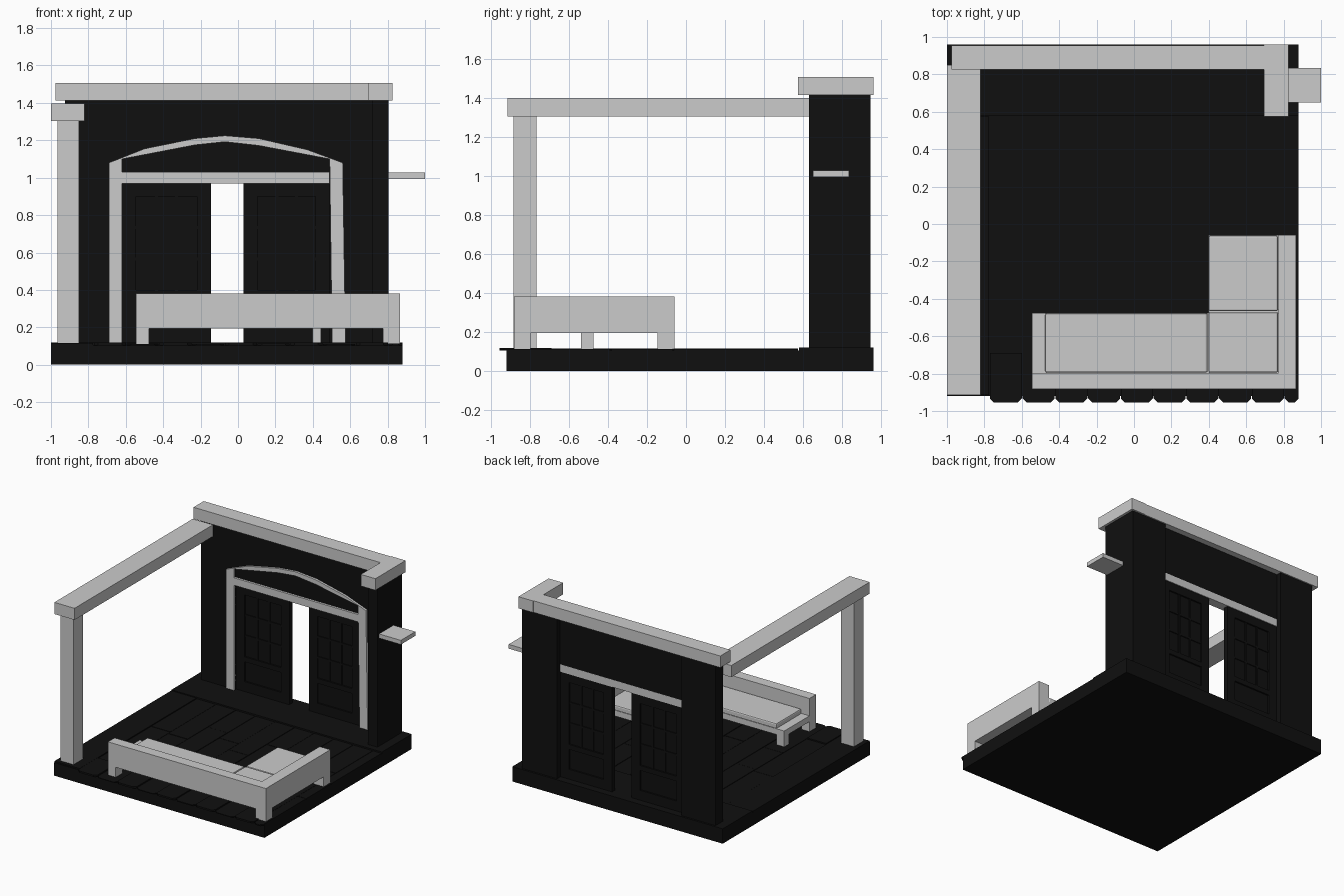
import bpy, bmesh, random

random.seed(4)
dark = bpy.data.materials.new("dark")
dark.diffuse_color = (0.005, 0.005, 0.005, 1)


def finish(name, bm, mat=None, bevel=0):
    bmesh.ops.recalc_face_normals(bm, faces=bm.faces)
    me = bpy.data.meshes.new(name)
    bm.to_mesh(me)
    bm.free()
    ob = bpy.data.objects.new(name, me)
    bpy.context.collection.objects.link(ob)
    if mat:
        me.materials.append(mat)
    if bevel:
        m = ob.modifiers.new("bevel", 'BEVEL')
        m.width = bevel
        m.segments = 2
    return ob


def box(name, x0, x1, y0, y1, z0, z1, mat=None, bevel=0):
    bm = bmesh.new()
    bmesh.ops.create_cube(bm, size=1)
    for v in bm.verts:
        v.co = ((x0 + x1) / 2 + v.co.x * (x1 - x0),
                (y0 + y1) / 2 + v.co.y * (y1 - y0),
                (z0 + z1) / 2 + v.co.z * (z1 - z0))
    return finish(name, bm, mat, bevel)


def prism(name, pts, axis, a, b, mat=None):
    """Extrude a closed outline along y (points are x,z) or z (points are x,y)."""
    bm = bmesh.new()
    put = (lambda p, d: (p[0], d, p[1])) if axis == 'y' else (lambda p, d: (p[0], p[1], d))
    lo = [bm.verts.new(put(p, a)) for p in pts]
    hi = [bm.verts.new(put(p, b)) for p in pts]
    bm.faces.new(lo)
    bm.faces.new(hi)
    for i in range(len(pts)):
        j = (i + 1) % len(pts)
        bm.faces.new((lo[i], lo[j], hi[j], hi[i]))
    return finish(name, bm, mat)


# base slab, raised threshold at the back and border strip on the left
box("base", -1, 0.88, -0.92, 0.96, 0, 0.105, dark)
box("threshold", -1, 0.88, 0.58, 0.96, 0.10, 0.12, dark)
box("left_border", -1, -0.775, -0.915, 0.575, 0.10, 0.115, dark)

# floorboards, with chipped corners where they overhang the front
pitch = 0.175
for i in range(10):
    x0 = -0.77 + i * pitch
    x1 = min(x0 + pitch - 0.004, 0.88)
    cuts = [-0.955, -0.685 + 0.3 * (i % 2), 0.1 + random.uniform(-0.2, 0.2), 0.578]
    for k in range(3):
        y0, y1 = cuts[k], cuts[k + 1] - 0.004
        top = 0.118 if k == 0 and i % 2 == 0 else 0.11 + random.uniform(0, 0.003)
        c = min(0.022, (x1 - x0) / 3) if k == 0 else 0.003
        prism("floorboard", [(x0 + c, y0), (x1 - c, y0), (x1, y0 + c), (x1, y1),
                             (x0, y1), (x0, y0 + c)], 'z', 0.104, top, dark)

# back wall: two piers, a recessed panel over the doorway, and a short return
box("left_wall", -0.925, -0.62, 0.85, 0.945, 0.11, 1.415, dark)
box("right_wall", 0.49, 0.805, 0.85, 0.945, 0.11, 1.415, dark)
box("wall_over_door", -0.62, 0.49, 0.85, 0.905, 1.03, 1.415, dark)
box("side_return", 0.72, 0.805, 0.63, 0.945, 0.11, 1.415, dark)

# wall coping and small shelf
box("back_coping", -0.975, 0.695, 0.825, 0.955, 1.413, 1.507)
box("side_coping", 0.695, 0.825, 0.575, 0.96, 1.413, 1.507)
box("side_shelf", 0.805, 1.0, 0.65, 0.835, 0.993, 1.027)

# arched door surround and transom bar
outline = [(-0.69, 0.12), (-0.69, 1.08), (-0.5, 1.155), (-0.23, 1.21), (-0.07, 1.225),
           (0.11, 1.21), (0.37, 1.15), (0.56, 1.08), (0.575, 0.12), (0.503, 0.12),
           (0.49, 1.10), (0.11, 1.172), (-0.07, 1.192), (-0.23, 1.175),
           (-0.62, 1.10), (-0.62, 0.12)]
prism("door_surround", outline, 'y', 0.832, 0.87)
box("transom_bar", -0.62, 0.49, 0.832, 0.906, 0.97, 1.03)


# sliding doors with a glazed upper part and a lower panel
def door(side, x0, x1):
    s = 0.075
    a, b = x0 + s, x1 - s
    for n, r in (("stile", (x0, a, 0.12, 0.97)), ("stile", (b, x1, 0.12, 0.97)),
                 ("rail", (a, b, 0.12, 0.2)), ("rail", (a, b, 0.36, 0.4)),
                 ("rail", (a, b, 0.9, 0.97))):
        box(f"{side}_door_{n}", r[0], r[1], 0.862, 0.9, r[2], r[3], dark)
    box(f"{side}_door_panel", a, b, 0.874, 0.888, 0.2, 0.9, dark)
    for k in (1, 2):
        x = a + (b - a) * k / 3
        z = 0.4 + 0.5 * k / 3
        box(f"{side}_door_muntin", x - 0.008, x + 0.008, 0.866, 0.896, 0.4, 0.9, dark)
        box(f"{side}_door_crossbar", a, b, 0.867, 0.895, z - 0.008, z + 0.008, dark)


door("left", -0.62, -0.145)
door("right", 0.03, 0.49)

# pergola post and beam
box("post", -0.965, -0.85, -0.885, -0.765, 0.11, 1.305)
box("beam", -1, -0.82, -0.915, 0.85, 1.303, 1.397)

# corner sofa: backrests, seat deck, legs, cushions
prism("sofa_backrest", [(-0.545, -0.882), (0.867, -0.882), (0.867, -0.06), (0.772, -0.06),
                        (0.772, -0.797), (-0.545, -0.797)], 'z', 0.193, 0.38)
prism("sofa_seat", [(-0.545, -0.797), (0.772, -0.797), (0.772, -0.06), (0.398, -0.06),
                    (0.398, -0.475), (-0.545, -0.475)], 'z', 0.193, 0.24)
for x0, x1, y0, y1 in ((-0.545, -0.475, -0.882, -0.797), (0.775, 0.867, -0.882, -0.797),
                       (-0.545, -0.475, -0.538, -0.475), (0.775, 0.867, -0.145, -0.06),
                       (0.398, 0.445, -0.145, -0.06), (0.398, 0.445, -0.538, -0.475)):
    box("sofa_leg", x0, x1, y0, y1, 0.112, 0.2)
for x0, x1, y0, y1 in ((-0.475, 0.393, -0.795, -0.477), (0.398, 0.77, -0.795, -0.472),
                       (0.398, 0.77, -0.466, -0.062)):
    box("sofa_cushion", x0, x1, y0, y1, 0.235, 0.28, None, 0.01)
